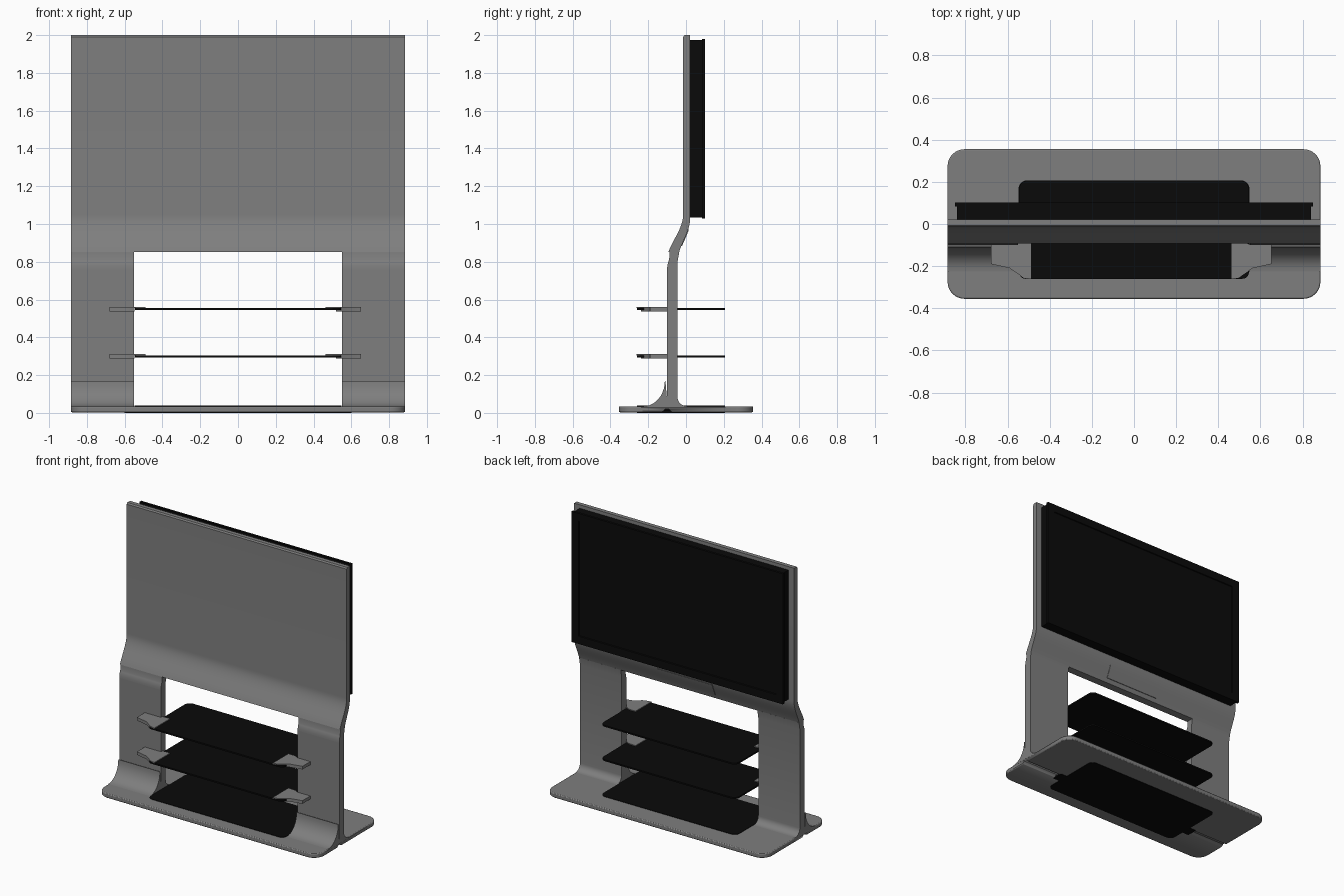
import bpy, bmesh, math

cube = bpy.data.objects.get("Cube")
if cube:
    bpy.data.objects.remove(cube, do_unlink=True)


def material(name, rgb):
    m = bpy.data.materials.new(name)
    m.use_nodes = True
    m.diffuse_color = (*rgb, 1)
    m.node_tree.nodes["Principled BSDF"].inputs["Base Color"].default_value = (*rgb, 1)
    return m


GREY = material("satin grey", (0.21, 0.21, 0.21))
BLACK = material("gloss black", (0.003, 0.003, 0.003))


def finish(name, bm, mat):
    bmesh.ops.recalc_face_normals(bm, faces=bm.faces)
    me = bpy.data.meshes.new(name)
    bm.to_mesh(me)
    bm.free()
    me.materials.append(mat)
    ob = bpy.data.objects.new(name, me)
    bpy.context.collection.objects.link(ob)
    bpy.ops.object.select_all(action='DESELECT')
    ob.select_set(True)
    bpy.context.view_layer.objects.active = ob
    bpy.ops.object.shade_smooth_by_angle(angle=math.radians(30))
    return ob


def prism(name, pts, axis, lo, hi, mat):
    """Extrude a closed outline: (x, y) along z, or (y, z) along x."""
    bm = bmesh.new()
    place = (lambda a, b, h: (a, b, h)) if axis == 'z' else (lambda a, b, h: (h, a, b))
    low = [bm.verts.new(place(a, b, lo)) for a, b in pts]
    high = [bm.verts.new(place(a, b, hi)) for a, b in pts]
    bm.faces.new(low)
    bm.faces.new(high)
    n = len(pts)
    for i in range(n):
        j = (i + 1) % n
        bm.faces.new((low[i], low[j], high[j], high[i]))
    return finish(name, bm, mat)


def arc(cy, cz, ry, rz, start, end, steps=8):
    """Points on an ellipse, angles in degrees."""
    angles = [math.radians(start + (end - start) * i / steps) for i in range(steps + 1)]
    return [(cy + ry * math.cos(a), cz + rz * math.sin(a)) for a in angles]


def rounded(x, y0, y1, r_front, r_back):
    pts = []
    for cx, cy, r, a in ((x, y1, r_back, 0), (-x, y1, r_back, 90),
                         (-x, y0, r_front, 180), (x, y0, r_front, 270)):
        ox = cx - math.copysign(r, cx)
        oy = cy - r if cy == y1 else cy + r
        pts += arc(ox, oy, r, r, a, a + 90) if r else [(cx, cy)]
    return pts


def box(name, x0, x1, y0, y1, z0, z1, mat):
    return prism(name, [(x0, y0), (x1, y0), (x1, y1), (x0, y1)], 'z', z0, z1, mat)


def s_curve(y0, y1, z0, z1, steps=12):
    pts = []
    for i in range(steps + 1):
        t = i / steps
        ease = 0.6 * math.sin(t * math.pi / 2) + 0.4 * t * t * (3 - 2 * t)
        pts.append((y0 + (y1 - y0) * ease, z0 + (z1 - z0) * t))
    return pts


W = 0.885      # half width of the stand
LEG = 0.55     # inner edge of the legs

# Base slab, with a groove under each leg
base = prism("base", rounded(W, -0.355, 0.355, 0.08, 0.08), 'z', 0.003, 0.035, GREY)
bev = base.modifiers.new("soft edge", 'BEVEL')
bev.width, bev.segments, bev.limit_method = 0.006, 2, 'ANGLE'
groove = prism("groove_cutter", [(-0.14, -0.01), (-0.06, -0.01), (-0.09, 0.02), (-0.11, 0.02)],
               'x', -1, 1, GREY)
groove.hide_render = True
groove.hide_viewport = True
cut = base.modifiers.new("groove", 'BOOLEAN')
cut.operation, cut.object, cut.solver = 'DIFFERENCE', groove, 'EXACT'

# Legs with a curved foot behind and a tall flare in front
leg_outline = ([(-0.10, 0.03)] + [(-0.10, 0.76)] + arc(-0.04, 0.76, 0.06, 0.09, 180, 145, 5)
               + [(-0.087, 0.855), (-0.035, 0.855), (-0.045, 0.80)]
               + arc(0.005, 0.085, 0.05, 0.05, 180, 270) + [(0.005, 0.03)])
flare_outline = ([(-0.225, 0.03)] + arc(-0.225, 0.17, 0.113, 0.135, 270, 360, 10)
                 + [(-0.109, 0.17), (-0.102, 0.09), (-0.098, 0.03)])
for side, a, b in (("right", -W, -LEG), ("left", LEG, W)):
    prism(side + "_leg", leg_outline, 'x', a, b, GREY)
    prism(side + "_foot_flare", flare_outline, 'x', a, b, GREY)

# Upper panel, bent forward at its lower end
front = s_curve(-0.093, -0.015, 0.853, 1.05)
back = s_curve(-0.036, 0.022, 0.853, 1.03)
panel_outline = front + [(-0.015, 1.99), (-0.008, 2.0), (0.022, 2.0)] + back[::-1]
prism("upper_panel", panel_outline, 'x', -W, W, GREY)

# Cover plate following the bend on the rear of the panel
strip = back[2:9]
cover = [(y - 0.005, z) for y, z in strip] + [(y + 0.004, z) for y, z in strip[::-1]]
prism("cable_cover", cover, 'x', -0.22, 0.22, GREY)

# Television: body, bezel and recessed screen
box("television_body", -0.84, 0.84, 0.02, 0.085, 1.035, 1.975, BLACK)
bm = bmesh.new()
bmesh.ops.create_cube(bm, size=1)
for v in bm.verts:
    v.co.x *= 1.70
    v.co.y = 0.0925 + v.co.y * 0.017
    v.co.z = 1.505 + v.co.z * 0.95
bm.normal_update()
screen = [f for f in bm.faces if f.normal.y > 0.9]
bmesh.ops.inset_region(bm, faces=screen, thickness=0.08)
bmesh.ops.inset_region(bm, faces=screen, thickness=0.004, depth=-0.006)
finish("television_bezel", bm, BLACK)

# Two glass shelves on brackets that reach round the front of the legs
bracket = [(-0.68, -0.098), (-0.68, -0.19), (-0.59, -0.21), (-0.525, -0.255), (-0.49, -0.262),
           (-0.49, -0.08), (-0.545, -0.082), (-0.575, -0.098)]
for label, z in (("lower", 0.30), ("upper", 0.55)):
    prism(label + "_shelf", rounded(0.545, -0.26, 0.207, 0.03, 0.04), 'z', z - 0.006, z + 0.005, BLACK)
    for side, s, shift in (("right", 1, 0), ("left", -1, -0.028)):
        pts = [(s * x + shift, y) for x, y in bracket]
        prism(f"{label}_{side}_bracket_top", pts, 'z', z + 0.004, z + 0.011, GREY)
        outer = [(s * max(-1, min(x, -0.545)) + shift, y) for x, y in bracket[:3]]
        outer += [(s * -0.547 + shift, -0.238), (s * -0.547 + shift, -0.098)]
        prism(f"{label}_{side}_bracket", outer, 'z', z - 0.012, z + 0.005, GREY)

# Glass inlay through the base, with a locating tab at each end
prism("base_inlay", rounded(0.548, -0.26, 0.207, 0.04, 0.04), 'z', 0.0, 0.038, BLACK)
box("inlay_tabs", -0.6, 0.6, -0.14, -0.06, 0.0, 0.012, BLACK)
